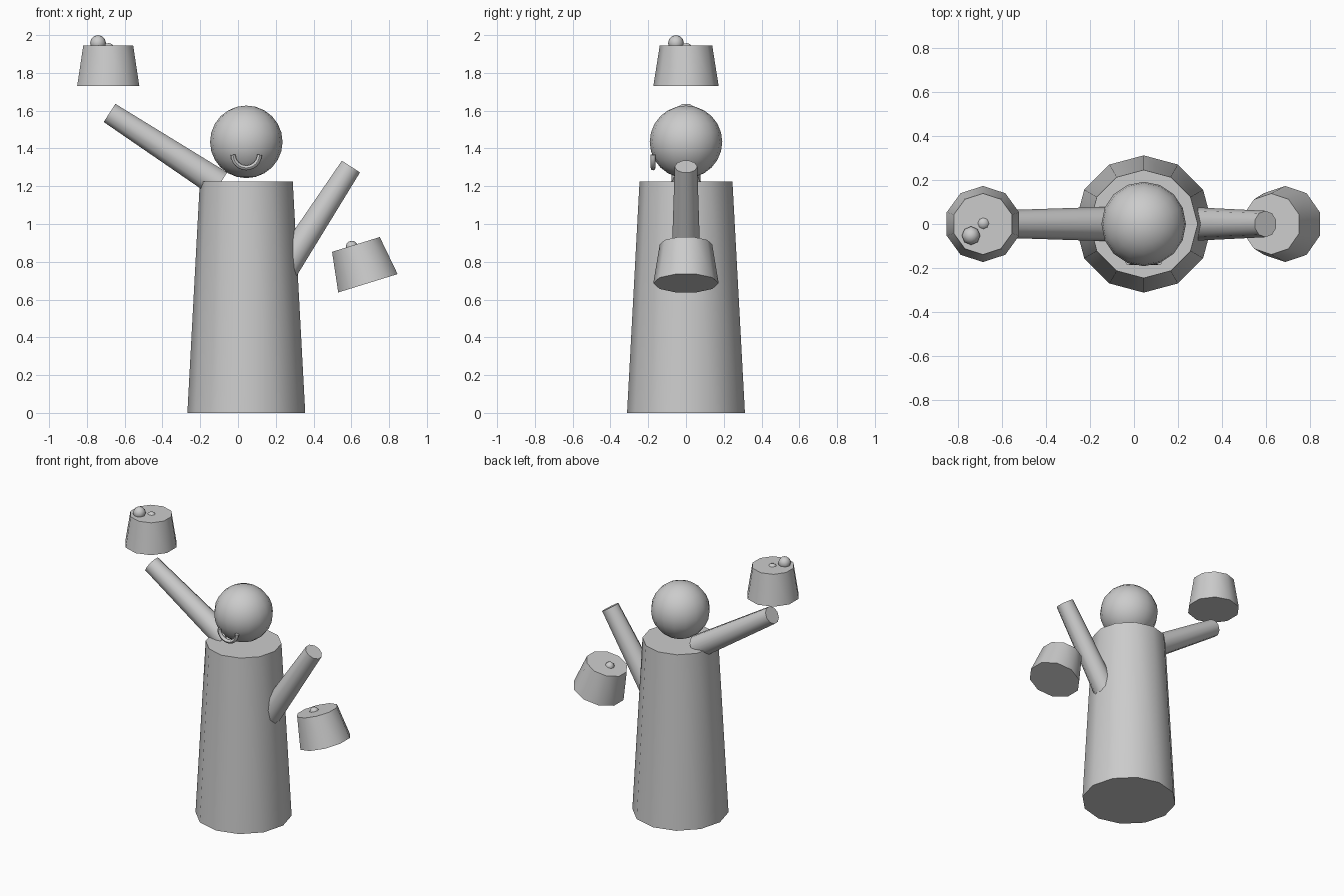
import bpy
from math import sin, cos, pi, radians
from mathutils import Vector

if "Cube" in bpy.data.objects:
    bpy.data.objects.remove(bpy.data.objects["Cube"])

CX = 0.044  # body axis


def smooth(obj, name):
    obj.name = name
    bpy.ops.object.shade_smooth_by_angle(angle=radians(45))
    return obj


def frustum(name, base, tip, r1, r2, sides):
    """Tapered cylinder between two points in the xz plane."""
    a, b = Vector(base), Vector(tip)
    d = b - a
    bpy.ops.mesh.primitive_cone_add(
        vertices=sides, radius1=r1, radius2=r2, depth=d.length,
        location=(a + b) / 2, rotation=(0, Vector((d.z, d.x)).angle_signed(Vector((1, 0))), 0))
    return smooth(bpy.context.object, name)


def ball(name, loc, r, seg, rings):
    bpy.ops.mesh.primitive_uv_sphere_add(segments=seg, ring_count=rings, radius=r, location=loc)
    return smooth(bpy.context.object, name)


# Body and head
frustum("body", (CX, 0, 0), (CX, 0, 1.225), 0.312, 0.246, 12)
ball("head", (CX, 0, 1.435), 0.192, 16, 12)

# Raised arms
frustum("left_arm", (-0.098, 0, 1.21), (-0.68, 0, 1.588), 0.079, 0.06, 10)
frustum("right_arm", (0.218, 0, 0.718), (0.598, 0, 1.304), 0.079, 0.06, 10)

# Floating cups: upright on the left, tilted on the right
frustum("left_cup", (-0.687, 0, 1.73), (-0.687, 0, 1.945), 0.173, 0.139, 10)
c, d = Vector((0.656, 0, 0.789)), Vector((-sin(0.3), 0, cos(0.3))) * 0.1075
frustum("right_cup", c - d, c + d, 0.173, 0.139, 10)

# Small balls on the cups
ball("left_cup_large_ball", (-0.741, -0.053, 1.958), 0.042, 8, 6)
ball("left_cup_small_ball", (-0.685, 0.003, 1.924), 0.034, 8, 6)
ball("right_cup_ball", (0.602, 0, 0.88), 0.031, 8, 6)

# Smile: half ring in front of the face
curve = bpy.data.curves.new("smile", 'CURVE')
curve.dimensions = '3D'
curve.bevel_depth = 0.013
curve.bevel_resolution = 2
curve.use_fill_caps = True
spline = curve.splines.new('POLY')
n = 12
spline.points.add(n)
for i, p in enumerate(spline.points):
    t = pi + pi * i / n
    p.co = (CX + 0.07 * cos(t), -0.174, 1.367 + 0.07 * sin(t), 1)
smile = bpy.data.objects.new("smile", curve)
bpy.context.collection.objects.link(smile)
bpy.ops.object.select_all(action='DESELECT')
smile.select_set(True)
bpy.context.view_layer.objects.active = smile
bpy.ops.object.convert(target='MESH')
smooth(bpy.context.object, "smile")
